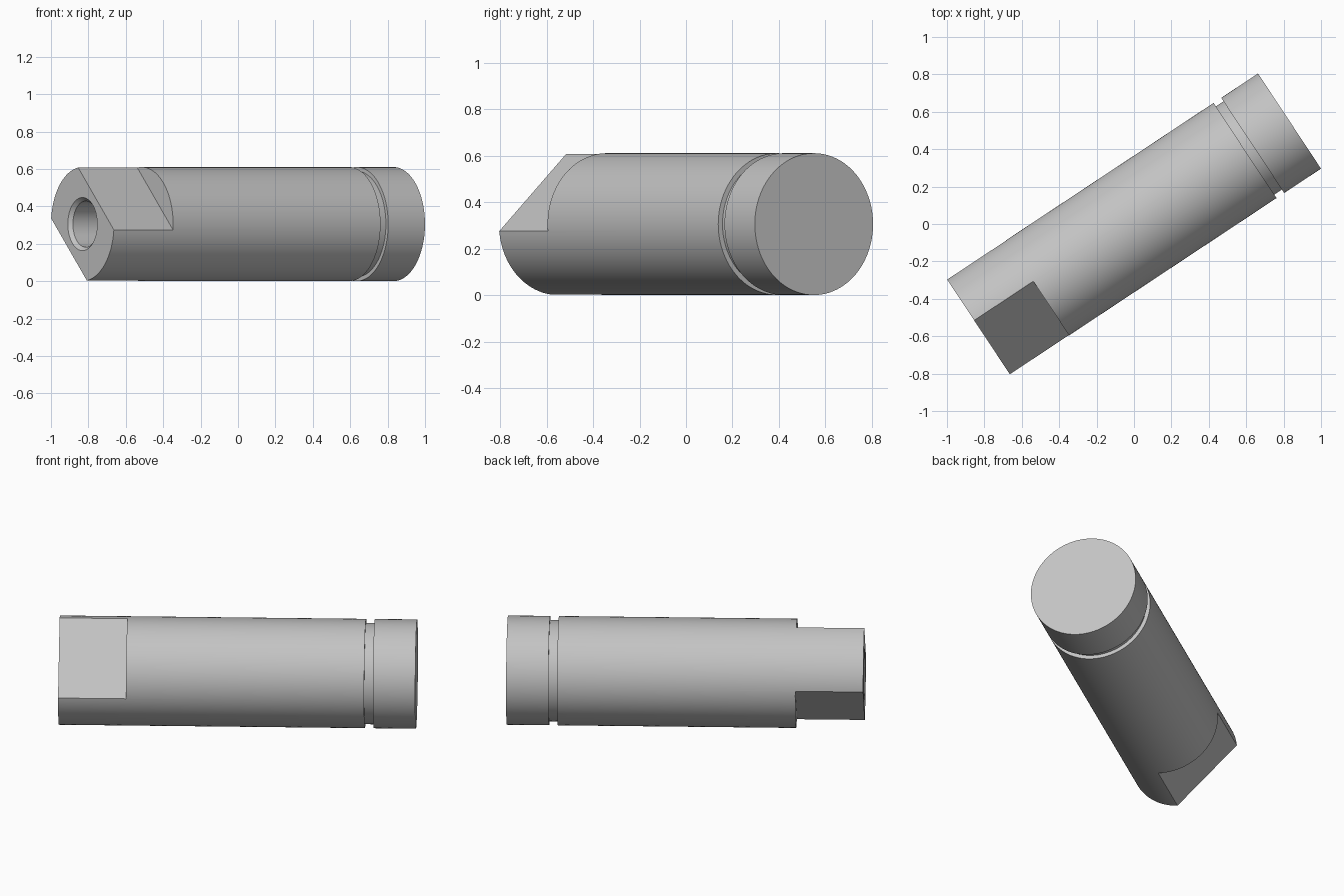
import bpy, bmesh, math
from mathutils import Matrix, Vector

cube = bpy.data.objects.get("Cube")
if cube:
    bpy.data.objects.remove(cube)

LENGTH, RADIUS = 1.994, 0.305
YAW = math.radians(33.5)
FLAT_TILT = math.radians(46.1)
FLAT_DIST, FLAT_LENGTH = 0.1885, 0.379
SIDES = 128
HALF = LENGTH / 2

steel = bpy.data.materials.new("light grey steel")
steel.use_nodes = True
color = (0.55, 0.55, 0.55, 1)
steel.diffuse_color = color
steel.node_tree.nodes["Principled BSDF"].inputs["Base Color"].default_value = color


def add_object(name, bm):
    bmesh.ops.recalc_face_normals(bm, faces=bm.faces)
    mesh = bpy.data.meshes.new(name)
    bm.to_mesh(mesh)
    bm.free()
    mesh.materials.append(steel)
    obj = bpy.data.objects.new(name, mesh)
    bpy.context.collection.objects.link(obj)
    return obj


# Turned pin: blind bore with countersink, body, ring groove and solid end
bore_end = -HALF + 0.65
groove_start, groove_end = HALF - 0.285, HALF - 0.236
groove_radius = RADIUS - 0.022
profile = [
    (bore_end + 0.07, 0), (bore_end, 0.123), (-HALF + 0.02, 0.123),
    (-HALF, 0.142), (-HALF, RADIUS),
    (groove_start, RADIUS), (groove_start, groove_radius),
    (groove_end, groove_radius), (groove_end, RADIUS),
    (HALF, RADIUS), (HALF, 0),
]
bm = bmesh.new()
verts = [bm.verts.new((x, 0, r)) for x, r in profile]
edges = [bm.edges.new(pair) for pair in zip(verts, verts[1:])]
bmesh.ops.spin(bm, geom=verts + edges, axis=(1, 0, 0), cent=(0, 0, 0),
               angle=math.tau, steps=SIDES, use_duplicate=False)
bmesh.ops.remove_doubles(bm, verts=bm.verts, dist=0.0001)
pin = add_object("grooved_pin", bm)

# Two parallel wrench flats milled at the bored end
cutters = []
for side in (1, -1):
    bm = bmesh.new()
    bmesh.ops.create_cube(bm, size=1)
    bmesh.ops.scale(bm, vec=(FLAT_LENGTH + 0.2, 1, 0.3), verts=bm.verts)
    centre = Vector((-HALF + FLAT_LENGTH / 2 - 0.1, 0, side * (FLAT_DIST + 0.15)))
    bmesh.ops.translate(bm, vec=centre, verts=bm.verts)
    # Tilt the cut so that its face points up and to the front
    tilt = Matrix.Rotation(math.pi / 2 - FLAT_TILT, 4, 'X')
    bmesh.ops.transform(bm, matrix=tilt, verts=bm.verts)
    cutter = add_object("flat_cutter", bm)
    cutter.hide_render = True
    cutters.append(cutter)
    cut = pin.modifiers.new("milled flat", 'BOOLEAN')
    cut.operation = 'DIFFERENCE'
    cut.solver = 'EXACT'
    cut.object = cutter

bpy.ops.object.select_all(action='DESELECT')
pin.select_set(True)
bpy.context.view_layer.objects.active = pin
for mod in list(pin.modifiers):
    bpy.ops.object.modifier_apply(modifier=mod.name)
for cutter in cutters:
    bpy.data.objects.remove(cutter)

# Lay the pin diagonally on the ground
pin.data.transform(Matrix.Translation((0, 0, RADIUS)) @ Matrix.Rotation(YAW, 4, 'Z'))
bpy.ops.object.shade_smooth_by_angle(angle=math.radians(20))
